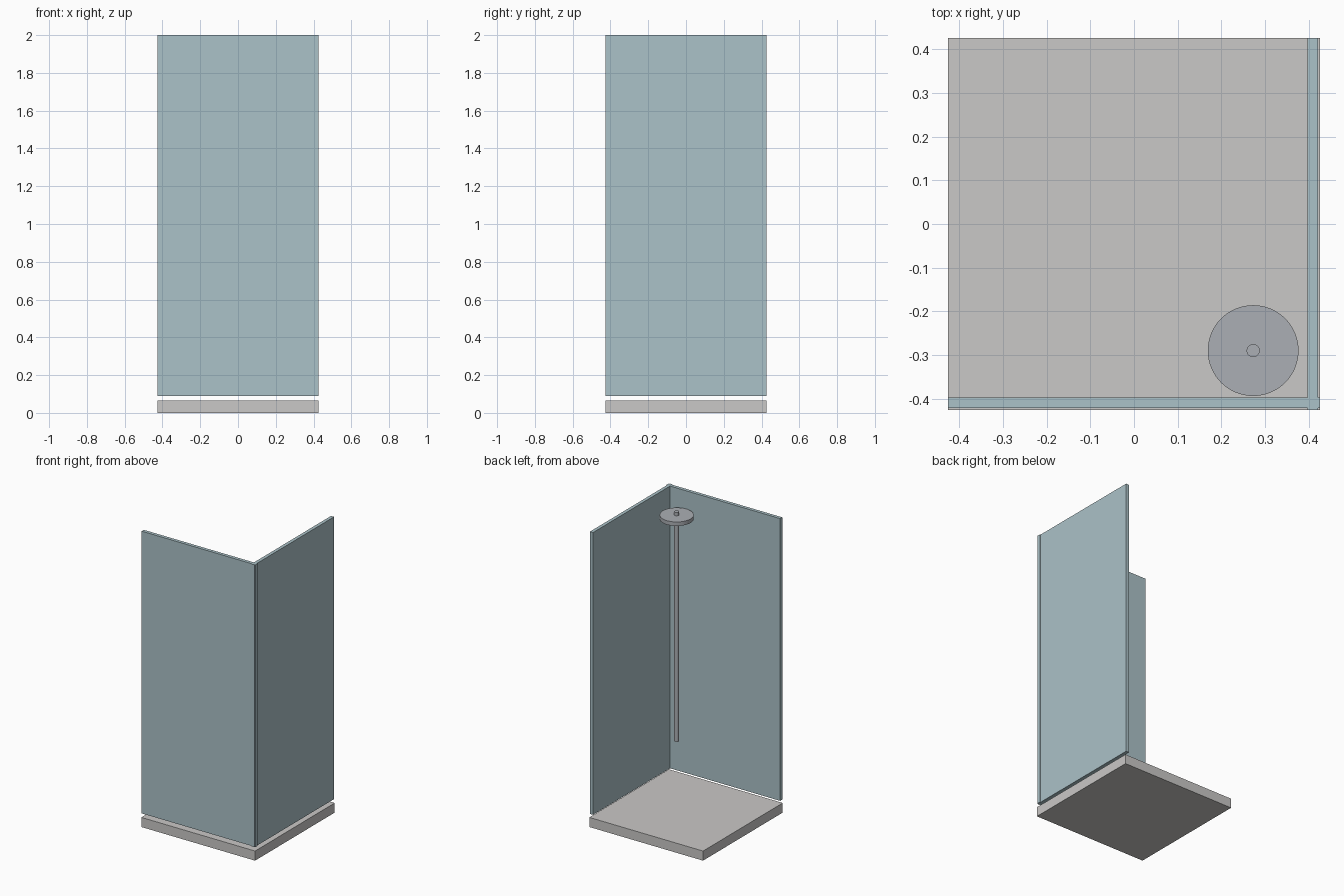
import bpy

cube = bpy.data.objects.get("Cube")
if cube:
    bpy.data.objects.remove(cube, do_unlink=True)


def make_material(name, rgb):
    mat = bpy.data.materials.new(name)
    mat.use_nodes = True
    colour = (*rgb, 1.0)
    mat.diffuse_color = colour
    mat.node_tree.nodes["Principled BSDF"].inputs["Base Color"].default_value = colour
    return mat


def box(name, low, high, mat):
    centre = [(a + b) / 2 for a, b in zip(low, high)]
    bpy.ops.mesh.primitive_cube_add(size=1, location=centre)
    obj = bpy.context.object
    obj.name = name
    obj.scale = [b - a for a, b in zip(low, high)]
    bpy.ops.object.transform_apply(location=False, rotation=False, scale=True)
    obj.data.materials.append(mat)


def cylinder(name, radius, bottom, top, mat, sides):
    bpy.ops.mesh.primitive_cylinder_add(
        vertices=sides, radius=radius, depth=top - bottom,
        location=(*SHOWER_XY, (bottom + top) / 2))
    obj = bpy.context.object
    obj.name = name
    obj.data.materials.append(mat)
    bpy.ops.object.shade_smooth_by_angle()


tray_grey = make_material("warm light grey", (0.59, 0.58, 0.57))
glass_blue = make_material("pale blue glass", (0.41, 0.54, 0.58))
metal_grey = make_material("cool metal grey", (0.41, 0.43, 0.46))

HALF = 0.426
INNER, OUTER = 0.398, 0.421   # glass thickness, set just inside the tray edge
GLASS_BOTTOM, GLASS_TOP = 0.09, 2.0
SHOWER_XY = (0.273, -0.29)

# Floor tray
box("shower_tray", (-HALF, -HALF, 0), (HALF, HALF, 0.065), tray_grey)

# Two full-width glass panels crossing at the front left corner
box("front_glass_panel", (-HALF, -OUTER, GLASS_BOTTOM),
    (HALF, -INNER, GLASS_TOP), glass_blue)
box("left_glass_panel", (INNER, -HALF, GLASS_BOTTOM),
    (OUTER, HALF, GLASS_TOP), glass_blue)

# Riser pole with the round shower head near its top
cylinder("riser_pole", 0.015, 0.35, 1.903, metal_grey, 32)
cylinder("shower_head", 0.104, 1.853, 1.88, metal_grey, 64)
